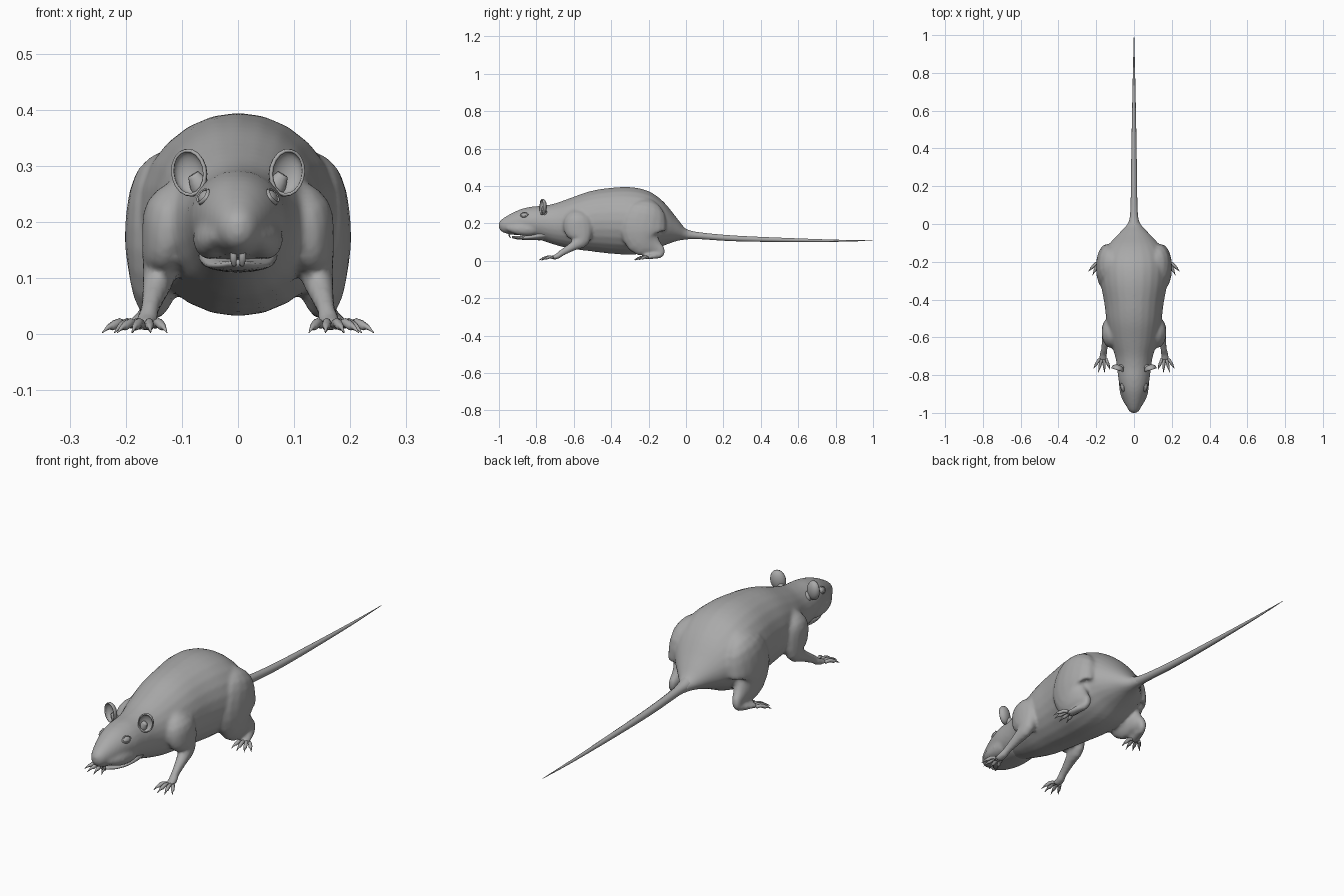
import bpy, bmesh, math
from mathutils import Vector, Matrix

if "Cube" in bpy.data.objects:
    bpy.data.objects.remove(bpy.data.objects["Cube"])

grey = bpy.data.materials.new("plain grey")
grey.use_nodes = True
COLOUR = (0.4, 0.4, 0.4, 1)
grey.diffuse_color = COLOUR
grey.node_tree.nodes["Principled BSDF"].inputs["Base Color"].default_value = COLOUR


def finish(bm, name):
    bmesh.ops.recalc_face_normals(bm, faces=bm.faces)
    for face in bm.faces:
        face.smooth = True
    mesh = bpy.data.meshes.new(name)
    bm.to_mesh(mesh)
    bm.free()
    mesh.materials.append(grey)
    obj = bpy.data.objects.new(name, mesh)
    bpy.context.collection.objects.link(obj)
    return obj


def spline(keys, steps):
    """Catmull-Rom through tuples of centre and radii."""
    pts = [keys[0]] + list(keys) + [keys[-1]]
    out = []
    for a, b, c, d in zip(pts, pts[1:], pts[2:], pts[3:]):
        for k in range(steps):
            t = k / steps
            out.append([q + t / 2 * (r - p + t * (2*p - 5*q + 4*r - s + t * (3*(q - r) + s - p)))
                        for p, q, r, s in zip(a, b, c, d)])
    return out + [list(keys[-1])]


def loft(bm, keys, sides=16, steps=3, upright=False):
    """Elliptical rings (x, y, z, half width, half depth) skinned into a closed tube."""
    rows = spline(keys, steps)
    rings = []
    for i, (x, y, z, wide, deep) in enumerate(rows):
        before, after = rows[max(i - 1, 0)], rows[min(i + 1, len(rows) - 1)]
        along = Vector((0, 1, 0)) if upright else (Vector(after[:3]) - Vector(before[:3])).normalized()
        across = (Vector((1, 0, 0)) - along * along.x).normalized()
        other = along.cross(across)
        ring = []
        for k in range(sides):
            a = math.tau * k / sides
            ring.append(bm.verts.new(Vector((x, y, z)) + across * wide * math.cos(a)
                                     + other * deep * math.sin(a)))
        rings.append(ring)
    for low, high in zip(rings, rings[1:]):
        for k in range(sides):
            n = (k + 1) % sides
            bm.faces.new((low[k], low[n], high[n], high[k]))
    bm.faces.new(rings[0])
    bm.faces.new(rings[-1])


def mirror(obj):
    obj.modifiers.new("Mirror", "MIRROR")
    return obj


# Body: y, top, bottom, half width from nose to rump
TRUNK = [(-1, .205, .175, .012), (-.985, .222, .155, .03), (-.94, .25, .14, .05),
         (-.88, .277, .135, .069), (-.82, .29, .122, .083), (-.76, .295, .105, .09),
         (-.7, .307, .085, .1), (-.62, .335, .065, .125), (-.52, .37, .052, .145),
         (-.42, .388, .04, .157), (-.3, .394, .032, .178), (-.2, .372, .045, .178),
         (-.12, .315, .08, .142), (-.05, .23, .105, .08), (0, .17, .113, .035), (.05, .152, .116, .02)]
# Limbs: x, y, z, half width, half depth from the top down to the paw
FORELEG = [(.09, -.58, .27, .02, .03), (.115, -.58, .22, .05, .075), (.13, -.57, .16, .042, .078),
           (.14, -.56, .11, .03, .045), (.147, -.6, .08, .024, .026), (.157, -.66, .045, .017, .018),
           (.163, -.69, .023, .02, .015), (.165, -.72, .017, .022, .01)]
HINDLEG = [(.1, -.2, .32, .02, .03), (.13, -.21, .27, .055, .1), (.145, -.23, .18, .057, .125),
           (.15, -.22, .11, .045, .1), (.15, -.17, .075, .03, .05), (.155, -.135, .055, .02, .024),
           (.16, -.14, .032, .017, .018), (.172, -.18, .023, .02, .014), (.182, -.22, .017, .022, .01)]

bm = bmesh.new()
loft(bm, [(0, y, (t + b) / 2, w, (t - b) / 2) for y, t, b, w in TRUNK], 24, 4, True)
for side in (1, -1):
    for limb in (FORELEG, HINDLEG):
        loft(bm, [(side * row[0], *row[1:]) for row in limb])
    # Cheek
    loft(bm, [(side * .035, -.96, .175, .01, .01), (side * .045, -.9, .17, .028, .032),
              (side * .05, -.82, .17, .03, .035), (side * .05, -.76, .18, .01, .01)], 12)
body = finish(bm, "body_and_legs")
remesh = body.modifiers.new("Fuse", "REMESH")
remesh.mode = "VOXEL"
remesh.voxel_size = .008
remesh.use_smooth_shade = True
soften = body.modifiers.new("Soften", "SMOOTH")
soften.factor = .5
soften.iterations = 5

# Tail
bm = bmesh.new()
loft(bm, [(0, -.06, .155, .045, .04), (0, 0, .142, .03, .028), (0, .07, .134, .019, .019),
          (0, .25, .12, .016, .016), (0, .5, .112, .012, .012), (0, .8, .107, .006, .006),
          (0, 1, .108, .001, .001)], 10, 4)
finish(bm, "tail")

# Lower jaw and front teeth
bm = bmesh.new()
loft(bm, [(0, -.93, .127, .012, .006), (0, -.9, .123, .036, .009), (0, -.84, .125, .06, .014),
          (0, -.76, .14, .07, .03), (0, -.72, .15, .05, .03)], 16, 3, True)
finish(bm, "lower_jaw")
bm = bmesh.new()
loft(bm, [(.008, -.945, .15, .006, .005), (.008, -.945, .135, .006, .004),
          (.007, -.938, .122, .004, .002)], 8)
mirror(finish(bm, "front_teeth"))

# Toes with tapering claws, fanned from each paw
for name, x, y, turn, reach in (("front_toes", .165, -.712, .1, .075), ("hind_toes", .182, -.205, .3, .075)):
    bm = bmesh.new()
    for i in range(4):
        spread = turn + (i - 1.5) * .3
        dx, dy = math.sin(spread), -math.cos(spread)
        size = reach * (1 if i in (1, 2) else .85)
        bx = x + (i - 1.5) * .011
        loft(bm, [(bx + dx * f * size, y + dy * f * size, z, r, r) for f, z, r in
                  ((0, .016, .007), (.3, .021, .008), (.6, .014, .0075),
                   (.7, .014, .005), (1, .003, .0008))], 8, 2)
    mirror(finish(bm, name))

# Ears: open cups with a rim, facing forward and outward
bm = bmesh.new()
bmesh.ops.create_uvsphere(bm, u_segments=18, v_segments=12, radius=1)
bmesh.ops.delete(bm, geom=[v for v in bm.verts if v.co.z > .3], context="VERTS")
place = (Matrix.Translation((.087, -.768, .288)) @ Matrix.Rotation(.3, 4, "Z")
         @ Matrix.Rotation(.15, 4, "Y") @ Matrix.Rotation(math.pi / 2, 4, "X")
         @ Matrix.Diagonal((.028, .038, .018, 1)))
bm.transform(place)
ears = finish(bm, "ears")
shell = ears.modifiers.new("Rim", "SOLIDIFY")
shell.thickness = .005
mirror(ears)
# Ear roots
bm = bmesh.new()
loft(bm, [(.06, -.755, .25, .02, .018), (.07, -.76, .268, .017, .014), (.08, -.762, .285, .01, .007)], 10)
mirror(finish(bm, "ear_roots"))

# Eyes and eyelids sit on the skin
bpy.context.view_layer.update()
skin = body.evaluated_get(bpy.context.evaluated_depsgraph_get())
hit, spot, normal, _ = skin.closest_point_on_mesh(Vector((.068, -.868, .25)))
length = Vector((.25, .9, .1))
length = (length - normal * length.dot(normal)).normalized()
frame = Matrix((length, normal.cross(length), normal)).transposed().to_4x4()
frame = Matrix.Translation(spot) @ frame
bm = bmesh.new()
bmesh.ops.create_uvsphere(bm, u_segments=16, v_segments=10, radius=1)
bm.transform(frame @ Matrix.Diagonal((.018, .012, .007, 1)))
mirror(finish(bm, "eyes"))
bm = bmesh.new()
ring = []
for i in range(20):
    a = math.tau * i / 20
    pinch = .014 * math.sin(a) * (.6 + .4 * abs(math.sin(a)))
    ring.append([bm.verts.new(frame @ Vector((.021 * math.cos(a) * s, pinch * s, h)))
                 for s, h in ((1.2, -.003), (1, .005), (.85, .003), (.85, -.004))])
for a, b in zip(ring, ring[1:] + ring[:1]):
    for k in range(4):
        n = (k + 1) % 4
        bm.faces.new((a[k], a[n], b[n], b[k]))
mirror(finish(bm, "eyelids"))
